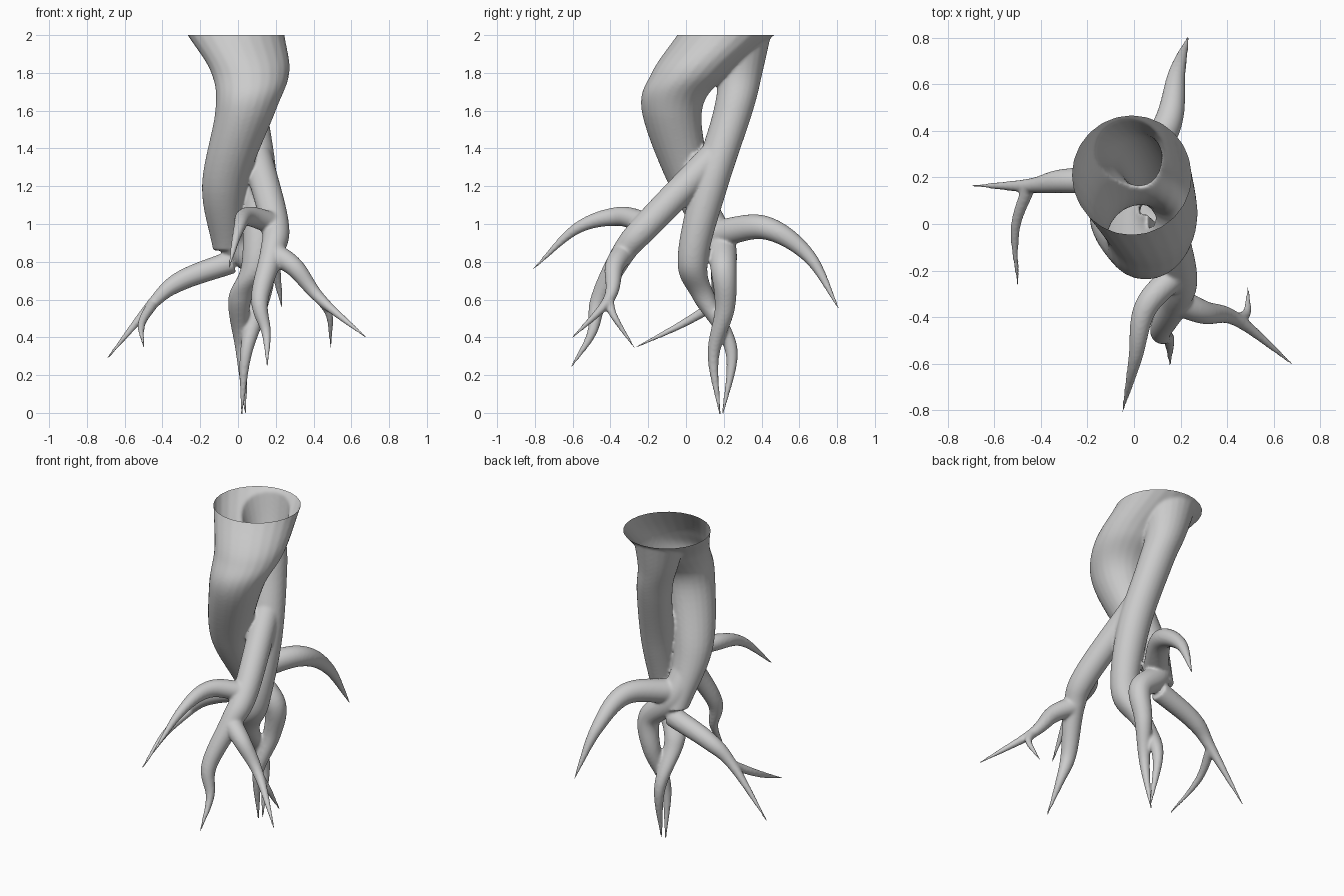
import bpy, bmesh, math
from mathutils import Vector

if "Cube" in bpy.data.objects:
    bpy.data.objects.remove(bpy.data.objects["Cube"])

SIDES, STEPS = 24, 10

# Main stems that wind round each other: x, y, z, radius
TRUNK = [(-.01, .21, 2, .257), (.065, .025, 1.8, .207), (.04, -.075, 1.6, .16), (-.073, .03, 1.2, .118),
         (-.06, .18, .86, .072)]
LOWER = [(-.073, .08, 1.08, .09), (-.025, .18, .9, .08), (.12, .2, .75, .068), (.1, .205, .55, .053),
         (.04, .145, .3, .031), (.02, .18, -.01, .006)]
BACK = [(-.02, .285, 2, .165), (0, .285, 1.8, .12), (.05, .25, 1.6, .105), (.11, .125, 1.2, .098),
        (.1, .035, .8, .08), (.01, .1, .6, .062), (.02, .24, .33, .034), (.04, .195, -.01, .006)]

# Side roots: x, y, z; forks start on a point of their parent
FRONT = [(.1, .15, 1.36), (.195, -.2, 1), (.18, -.33, .85), (.115, -.46, .6), (.15, -.5, .42), (.155, -.61, .24)]
FORK = [FRONT[2], (.3, -.38, .77), (.44, -.41, .6), (.69, -.61, .39)]
FORK_TWIG = [FORK[2], (.485, -.38, .51), (.49, -.27, .34)]
FORWARD = [FRONT[1], (.05, -.36, 1.04), (.005, -.58, .975), (-.05, -.81, .76)]
REAR = [(-.02, .17, .95), (.14, .42, .98), (.185, .65, .83), (.235, .81, .55)]
LEFT = [(-.03, .19, .8), (-.3, .185, .7), (-.45, .165, .58), (-.695, .165, .285)]
LEFT_TWIG = [LEFT[2], (-.51, -.02, .47), (-.5, -.27, .345)]


def tapered(pts, radius):
    """Give a side root its radius: full at the base, a point at the tip."""
    last = len(pts) - 1
    return [(*p, max(radius * (1 - (i / last) ** 1.7), .005)) for i, p in enumerate(pts)]


def smooth_path(pts):
    """Catmull-Rom through 4D points."""
    p = [Vector(q) for q in pts]
    p = [2 * p[0] - p[1]] + p + [2 * p[-1] - p[-2]]
    out = []
    for a, b, c, d in zip(p, p[1:], p[2:], p[3:]):
        for i in range(STEPS):
            t = i / STEPS
            out.append(.5 * (2 * b + (c - a) * t + (2 * a - 5 * b + 4 * c - d) * t * t
                             + (3 * b - a - 3 * c + d) * t ** 3))
    return out + [p[-2]]


def tube(bm, pts, level=False):
    """Capped tapering tube; level keeps every ring horizontal."""
    path = smooth_path(pts)
    pos = [q.to_3d() for q in path]
    rings, side = [], Vector((1, 0, 0))
    if not level and abs((pos[1] - pos[0]).normalized().x) > .8:
        side = Vector((0, 1, 0))
    for i, q in enumerate(path):
        n = Vector((0, 0, -1)) if level else (
            pos[min(i + 1, len(pos) - 1)] - pos[max(i - 1, 0)]).normalized()
        side = (side - n * side.dot(n)).normalized()
        up = n.cross(side)
        r = max(q[3], .005)
        rings.append([bm.verts.new(pos[i] + r * (side * math.cos(a) + up * math.sin(a)))
                      for a in (2 * math.pi * k / SIDES for k in range(SIDES))])
    for a, b in zip(rings, rings[1:]):
        for k in range(SIDES):
            j = (k + 1) % SIDES
            bm.faces.new((a[k], a[j], b[j], b[k]))
    bm.faces.new(rings[0][::-1])
    bm.faces.new(rings[-1])


# Rough overlapping tubes; the trunk runs past the top so it can be sliced
bm = bmesh.new()
above = 2 * Vector(TRUNK[0]) - Vector(TRUNK[1])
tube(bm, [above] + TRUNK, True)
tube(bm, BACK, True)
tube(bm, LOWER)
for root, radius in ((FRONT, .08), (FORK, .06), (FORK_TWIG, .028), (FORWARD, .06),
                     (REAR, .074), (LEFT, .062), (LEFT_TWIG, .03)):
    tube(bm, tapered(root, radius))
bmesh.ops.recalc_face_normals(bm, faces=bm.faces)
mesh = bpy.data.meshes.new("rough_roots")
bm.to_mesh(mesh)
bm.free()
obj = bpy.data.objects.new("twisted_roots", mesh)
bpy.context.collection.objects.link(obj)

# Fuse into one skin with soft junctions
rem = obj.modifiers.new("fuse", 'REMESH')
rem.mode, rem.voxel_size = 'VOXEL', .008
soft = obj.modifiers.new("soften", 'SMOOTH')
soft.factor, soft.iterations = .5, 10
fused = bpy.data.meshes.new_from_object(obj.evaluated_get(bpy.context.evaluated_depsgraph_get()))
obj.modifiers.clear()

# Slice the top open
bm = bmesh.new()
bm.from_mesh(fused)
bmesh.ops.bisect_plane(bm, geom=bm.verts[:] + bm.edges[:] + bm.faces[:], plane_co=(0, 0, 2),
                       plane_no=(0, 0, 1), clear_outer=True)
for f in bm.faces:
    f.smooth = True
bm.to_mesh(fused)
bm.free()
obj.data = fused
fused.name = "twisted_roots"
